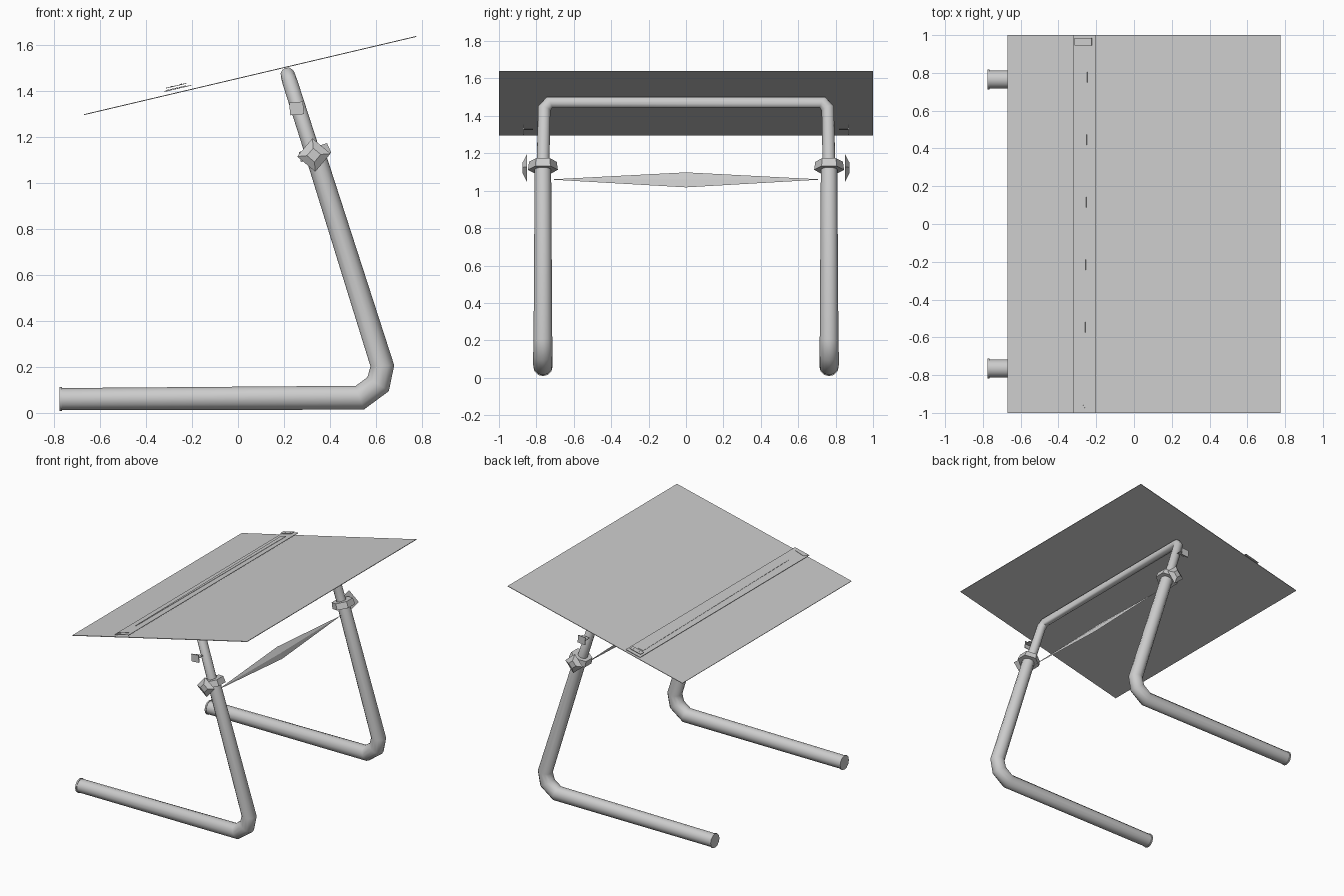
import bpy, bmesh, math
from mathutils import Vector, Matrix

cube = bpy.data.objects.get("Cube")
if cube:
    bpy.data.objects.remove(cube, do_unlink=True)

GREY = (0.6, 0.6, 0.6, 1.0)
mat = bpy.data.materials.new("plain grey")
mat.use_nodes = True
mat.diffuse_color = GREY
mat.node_tree.nodes["Principled BSDF"].inputs["Base Color"].default_value = GREY


def finish(name, bm, smooth=False):
    bmesh.ops.recalc_face_normals(bm, faces=bm.faces)
    mesh = bpy.data.meshes.new(name)
    bm.to_mesh(mesh)
    bm.free()
    mesh.materials.append(mat)
    obj = bpy.data.objects.new(name, mesh)
    bpy.context.collection.objects.link(obj)
    if smooth:
        bpy.ops.object.select_all(action='DESELECT')
        bpy.context.view_layer.objects.active = obj
        obj.select_set(True)
        bpy.ops.object.shade_smooth_by_angle(angle=math.radians(50))
    return obj


def tube(name, path, radii, normal, sides=12):
    """Sweep a mitred round tube along a path lying in one plane."""
    pts = [Vector(p) for p in path]
    bm = bmesh.new()
    rings = []
    for i, p in enumerate(pts):
        d_in = (p - pts[max(i - 1, 0)]).normalized()
        d_out = (pts[min(i + 1, len(pts) - 1)] - p).normalized()
        t = (d_in + d_out).normalized()
        cosine = max(t.dot(d_in), t.dot(d_out))
        side = t.cross(normal) / cosine
        ring = []
        for k in range(sides):
            a = 2 * math.pi * k / sides
            ring.append(bm.verts.new(
                p + radii[i] * (side * math.cos(a) + normal * math.sin(a))))
        rings.append(ring)
    for r0, r1 in zip(rings, rings[1:]):
        for k in range(sides):
            j = (k + 1) % sides
            bm.faces.new((r0[k], r0[j], r1[j], r1[k]))
    bm.faces.new(rings[0])
    bm.faces.new(rings[-1])
    return finish(name, bm, True)


# Sloping table top, with a local frame for everything lying on it
TILT = math.atan2(0.34, 1.445)
BOARD = Matrix.Translation((0.0525, 0, 1.47)) @ Matrix.Rotation(-TILT, 4, 'Y')


def board_plate(name, outline, lift, thick):
    """Thin plate on the board; outline is in plan x, y."""
    bm = bmesh.new()
    face = bm.faces.new([bm.verts.new(((x - 0.0525) / math.cos(TILT), y, lift))
                         for x, y in outline])
    ext = bmesh.ops.extrude_face_region(bm, geom=[face])
    for v in ext["geom"]:
        if isinstance(v, bmesh.types.BMVert):
            v.co.z += thick
    bm.transform(BOARD)
    return finish(name, bm)


def rect(x0, x1, y0, y1):
    return [(x0, y0), (x1, y0), (x1, y1), (x0, y1)]


board_plate("table_top", rect(-0.67, 0.775, -1, 1), -0.004, 0.004)
board_plate("ledge_strip", rect(-0.317, -0.198, -1, 1), 0.014, 0.003)
board_plate("ledge_insert", [(-0.264, -0.83), (-0.256, -0.83),
                             (-0.242, 0.92), (-0.285, 0.92)], 0.018, 0.002)
board_plate("ledge_end_plate", rect(-0.307, -0.217, 0.945, 0.985), 0.027, 0.003)
board_plate("ledge_end_corner", [(-0.31, -0.985), (-0.222, -0.965),
                                 (-0.3, -0.955)], 0.018, 0.002)
for x in (-0.283, -0.241):
    board_plate("ledge_screw", rect(x - 0.004, x + 0.004, 0.961, 0.969), 0.03, 0.002)

# Leg direction and matching frame for fittings
Y = Vector((0, 1, 0))
UP = Vector((-0.31, 0, 0.97)).normalized()
LEAN = Matrix.Rotation(math.atan2(UP.x, UP.z), 4, 'Y')

for side, label in ((-1, "front"), (1, "back")):
    y = side * 0.765

    # Bent lower tube: foot and leg in one piece
    tube(label + "_leg", [(-0.77, y, 0.06), (0.53, y, 0.066), (0.61, y, 0.125),
                          (0.628, y, 0.205), (0.335, y, 1.13)],
         [0.048, 0.052, 0.052, 0.05, 0.044], Y)
    tube(label + "_foot_cap", [(-0.776, y, 0.06), (-0.765, y, 0.06)],
         [0.052, 0.052], Y)

    # Angular collar around the joint
    bm = bmesh.new()
    bmesh.ops.create_cone(bm, cap_ends=True, segments=6, radius1=0.08,
                          radius2=0.074, depth=0.045)
    bm.transform(Matrix.Translation((0.333, y, 1.133)) @ LEAN)
    finish(label + "_collar", bm)

    # Square clamp knob on the outside
    bm = bmesh.new()
    bmesh.ops.create_cone(bm, cap_ends=True, segments=4, radius1=0.073,
                          radius2=0.03, depth=0.022)
    bm.transform(Matrix.Translation((0.33, side * 0.862, 1.122))
                 @ Matrix.Rotation(math.radians(-5), 4, 'Y')
                 @ Matrix.Rotation(-side * math.pi / 2, 4, 'X'))
    finish(label + "_knob", bm)

    # Small folded clip above the knob
    for part, size, pos in (("clip", (0.06, 0.006, 0.055), (0.255, 0.868, 1.325)),
                            ("clip_tab", (0.06, 0.05, 0.005), (0.255, 0.843, 1.33))):
        bm = bmesh.new()
        bmesh.ops.create_cube(bm, size=1)
        bm.transform(Matrix.Translation((pos[0], side * pos[1], pos[2]))
                     @ Matrix.Rotation(math.radians(-5), 4, 'Y')
                     @ Matrix.Diagonal((*size, 1)))
        finish(label + "_" + part, bm)

# Upper frame: two thinner tubes joined by the support bar
half = [(0.335, 0.765, 1.1), (0.226, 0.758, 1.44), (0.216, 0.73, 1.472)]
path = [(x, -y, z) for x, y, z in half] + half[::-1]
tube("upper_frame", path, [0.034, 0.033, 0.031, 0.031, 0.033, 0.034],
     UP.cross(Y).normalized())

# Slim tapering brace between the legs
bm = bmesh.new()
mid = [bm.verts.new(p) for p in ((0.325, 0, 1.098), (0.355, 0, 1.06),
                                 (0.365, 0, 1.018), (0.34, 0, 1.05))]
tips = [bm.verts.new((0.345, s * 0.73, 1.06)) for s in (-1, 1)]
for i in range(4):
    for tip in tips:
        bm.faces.new((mid[i], mid[(i + 1) % 4], tip))
finish("brace", bm)
